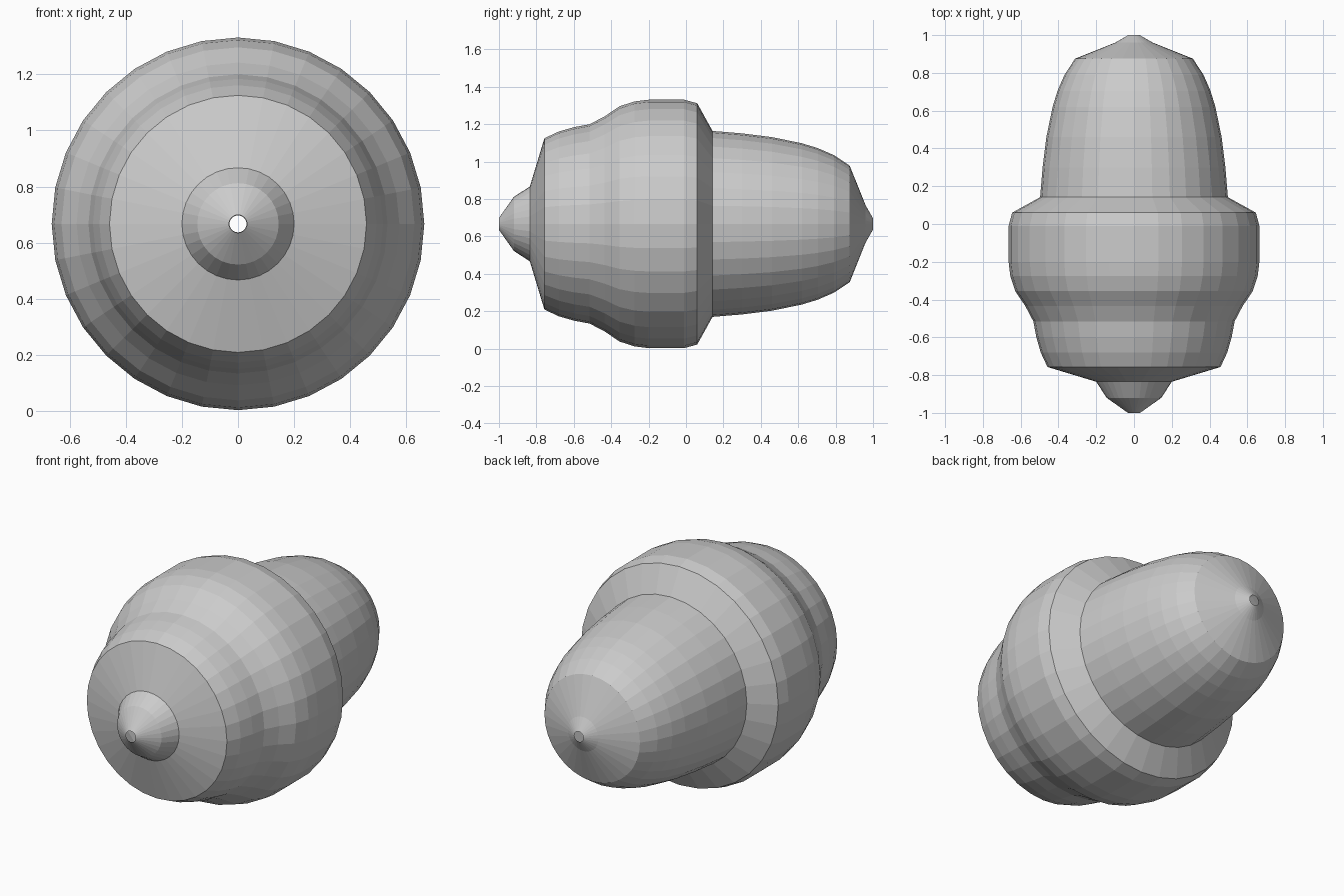
import bpy, bmesh
from math import sin, cos, pi

if "Cube" in bpy.data.objects:
    bpy.data.objects.remove(bpy.data.objects["Cube"])

SIDES = 32
AXIS_Z = 0.667

# body outline from front tip to back tip: (y, radius)
PROFILE = [
    (-1.00, 0.032), (-0.92, 0.145), (-0.835, 0.20),          # front nipple
    (-0.757, 0.458), (-0.68, 0.494), (-0.60, 0.517),         # front collar
    (-0.515, 0.533), (-0.435, 0.575), (-0.355, 0.629),
    (-0.275, 0.655), (-0.20, 0.664), (-0.01, 0.664),         # wide belly
    (0.06, 0.645), (0.142, 0.497),                           # shoulder
    (0.30, 0.484), (0.46, 0.464), (0.62, 0.431),
    (0.705, 0.405), (0.79, 0.368), (0.875, 0.312),           # rear barrel
    (0.96, 0.10), (1.00, 0.030),                             # rear tip
]


def lathe_y(name, profile):
    """Open-ended surface of revolution around the y axis."""
    bm = bmesh.new()
    rings = [[bm.verts.new((r * sin(2 * pi * i / SIDES), y,
                            AXIS_Z + r * cos(2 * pi * i / SIDES)))
              for i in range(SIDES)] for y, r in profile]
    for a, b in zip(rings, rings[1:]):
        for i in range(SIDES):
            j = (i + 1) % SIDES
            bm.faces.new((a[i], b[i], b[j], a[j]))
    # make the normals face away from the axis
    bm.normal_update()
    face = bm.faces[:][10 * SIDES]
    centre = face.calc_center_median()
    if face.normal.x * centre.x + face.normal.z * (centre.z - AXIS_Z) < 0:
        bmesh.ops.reverse_faces(bm, faces=bm.faces[:])
    mesh = bpy.data.meshes.new(name)
    bm.to_mesh(mesh)
    bm.free()
    obj = bpy.data.objects.new(name, mesh)
    bpy.context.collection.objects.link(obj)
    return obj


# turned hollow body, with the small holes left open at both tips
lathe_y("turned_body", PROFILE)
